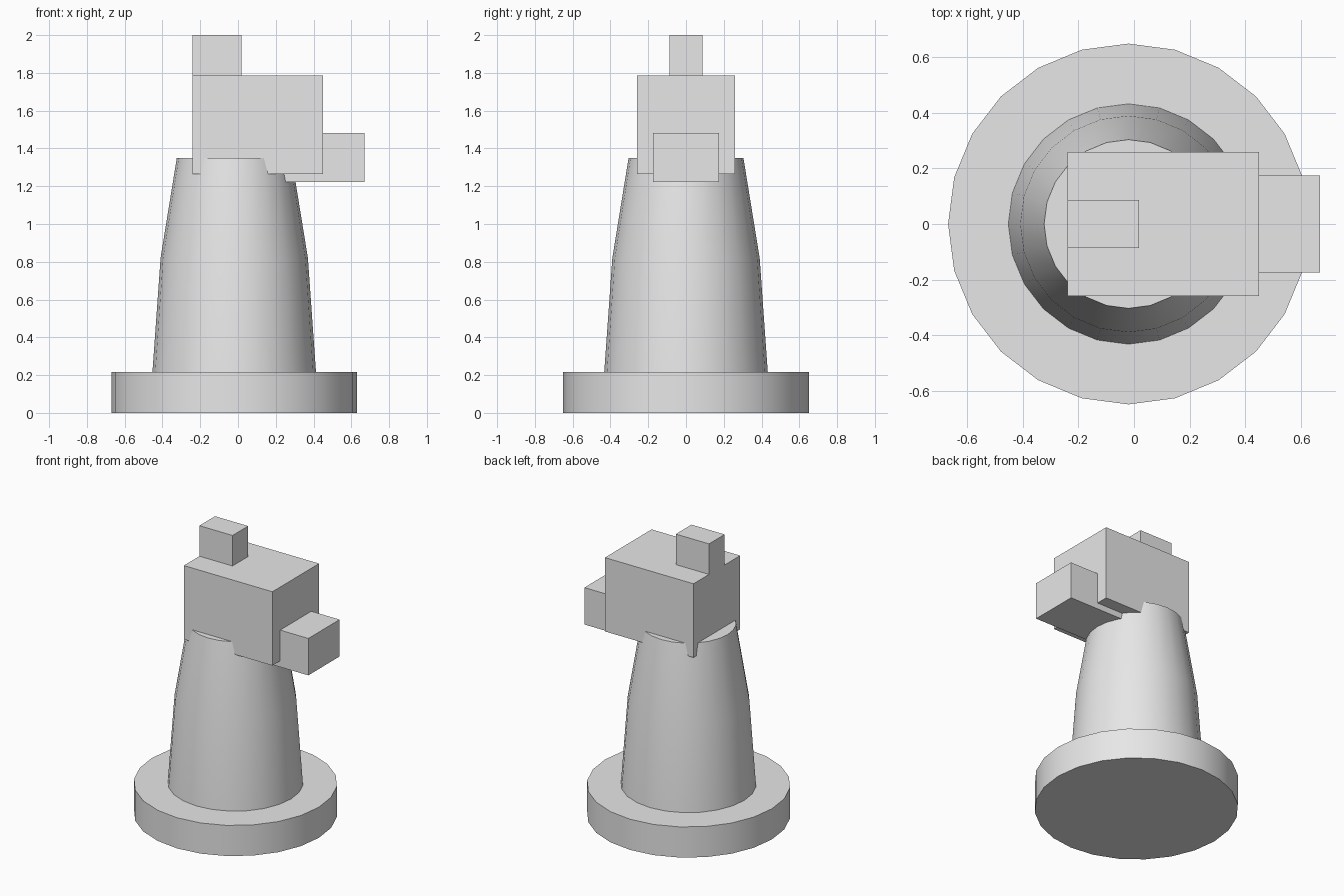
import bpy
import bmesh
from math import cos, sin, tau, radians

cube = bpy.data.objects.get("Cube")
if cube:
    bpy.data.objects.remove(cube, do_unlink=True)

AXIS_X = -0.02   # the round parts sit slightly off centre
SIDES = 24

grey = bpy.data.materials.new("light grey")
grey.use_nodes = True
grey.diffuse_color = (0.8, 0.8, 0.8, 1)
grey.node_tree.nodes["Principled BSDF"].inputs["Base Color"].default_value = (0.8, 0.8, 0.8, 1)


def add_object(name, bm):
    bmesh.ops.recalc_face_normals(bm, faces=bm.faces)
    mesh = bpy.data.meshes.new(name)
    bm.to_mesh(mesh)
    bm.free()
    mesh.materials.append(grey)
    obj = bpy.data.objects.new(name, mesh)
    bpy.context.collection.objects.link(obj)
    return obj


def turned(name, profile):
    """Closed round part from (radius, height) pairs, smooth around its side."""
    bm = bmesh.new()
    rings = [[bm.verts.new((AXIS_X + r * cos(tau * i / SIDES), r * sin(tau * i / SIDES), z))
              for i in range(SIDES)] for r, z in profile]
    for low, high in zip(rings, rings[1:]):
        for i in range(SIDES):
            j = (i + 1) % SIDES
            bm.faces.new((low[i], low[j], high[j], high[i]))
    bm.faces.new(rings[0])
    bm.faces.new(rings[-1])
    obj = add_object(name, bm)
    bpy.ops.object.select_all(action='DESELECT')
    obj.select_set(True)
    bpy.context.view_layer.objects.active = obj
    bpy.ops.object.shade_smooth_by_angle(angle=radians(30))


def block(name, x, half_width, z):
    """Flat-sided box from x and z ranges, symmetric in y."""
    bm = bmesh.new()
    bmesh.ops.create_cube(bm, size=1)
    bmesh.ops.scale(bm, vec=(x[1] - x[0], 2 * half_width, z[1] - z[0]), verts=bm.verts)
    bmesh.ops.translate(bm, vec=(sum(x) / 2, 0, sum(z) / 2), verts=bm.verts)
    add_object(name, bm)


# Round foot and tapered column
turned("base", [(0.65, 0), (0.65, 0.216)])
turned("body", [(0.433, 0.216), (0.39, 0.82), (0.304, 1.35)])

# Blocky animal head facing +x
block("head", (-0.24, 0.45), 0.26, (1.265, 1.785))
block("muzzle", (0.235, 0.67), 0.174, (1.222, 1.482))
block("ear", (-0.24, 0.018), 0.087, (1.74, 2.0))
